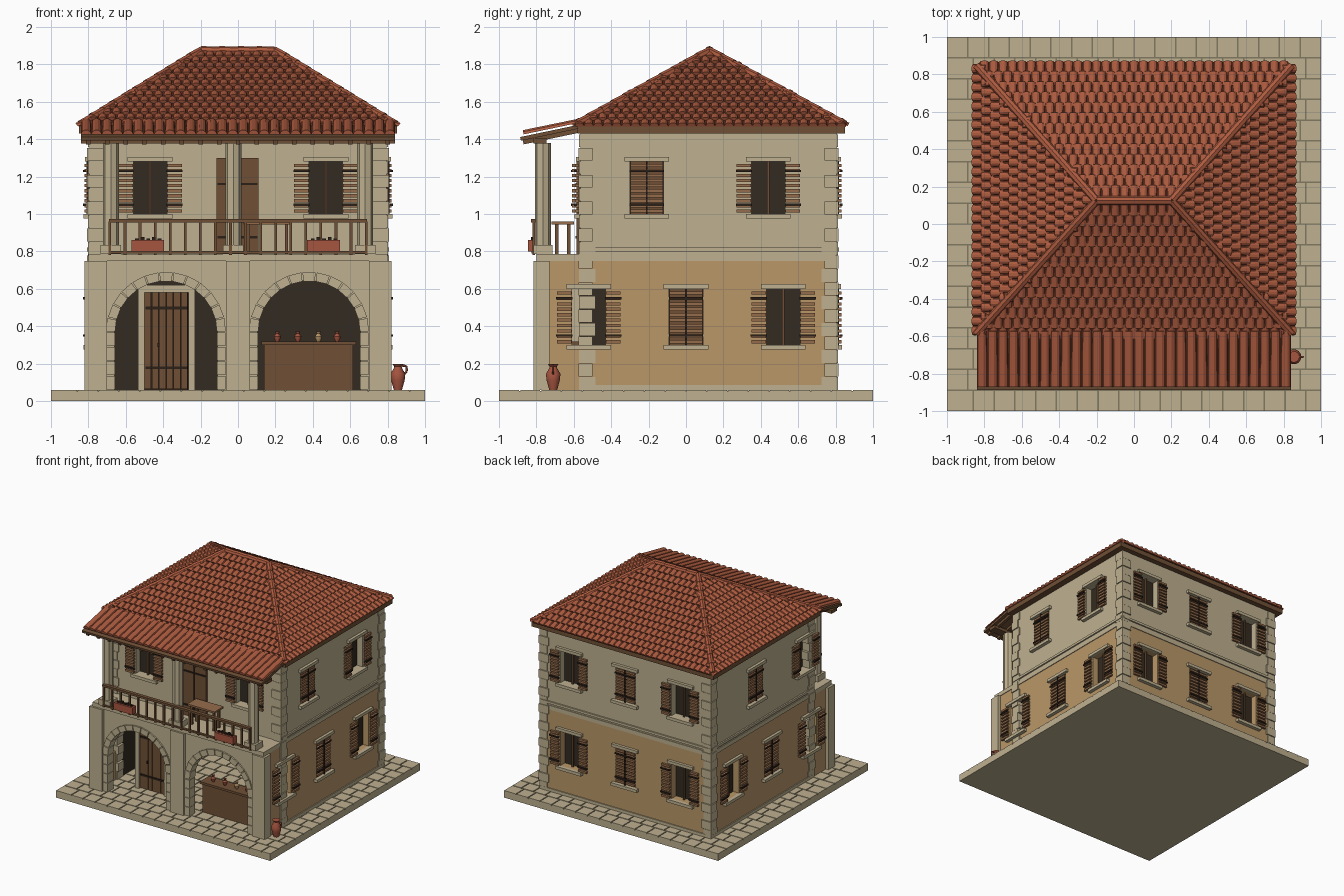
import bpy, bmesh, math
from mathutils import Vector as V, Matrix

if "Cube" in bpy.data.objects:
    bpy.data.objects.remove(bpy.data.objects["Cube"])

def mat(name, r, g, b):
    m = bpy.data.materials.new(name)
    m.diffuse_color = (r, g, b, 1)
    m.use_nodes = True
    m.node_tree.nodes["Principled BSDF"].inputs["Base Color"].default_value = m.diffuse_color
    return m

STONE = mat("cream stone", .52, .44, .28)
OCHRE = mat("ochre plaster", .49, .31, .14)
WOOD = mat("brown wood", .16, .08, .036)
SLAT = mat("light wood", .30, .15, .07)
DARK = mat("dark interior", .033, .024, .015)
TILE = mat("roof tile", .42, .105, .05)
RIDGE = mat("dark roof tile", .25, .062, .032)
GROUT = mat("grout", .22, .19, .12)
CLAY = mat("terracotta", .38, .09, .05)
IRON = mat("dark iron", .025, .014, .009)

def finish(name, bm, m, smooth=False):
    bmesh.ops.recalc_face_normals(bm, faces=bm.faces)
    me = bpy.data.meshes.new(name)
    bm.to_mesh(me)
    bm.free()
    me.materials.append(m)
    ob = bpy.data.objects.new(name, me)
    bpy.context.collection.objects.link(ob)
    if smooth:
        for p in me.polygons:
            p.use_smooth = True
        me.set_sharp_from_angle(angle=math.radians(40))
    return ob

def box(bm, x0, x1, y0, y1, z0, z1, M=Matrix()):
    T = Matrix.Translation(((x0+x1)/2, (y0+y1)/2, (z0+z1)/2))
    S = Matrix.Diagonal((x1-x0, y1-y0, z1-z0, 1))
    bmesh.ops.create_cube(bm, size=1, matrix=M @ T @ S)

def boxes(name, m, *dims):
    bm = bmesh.new()
    for d in dims:
        box(bm, *d)
    return finish(name, bm, m)

def prism(bm, pts, y0, y1):
    a = [bm.verts.new((x, y0, z)) for x, z in pts]
    b = [bm.verts.new((x, y1, z)) for x, z in pts]
    bm.faces.new(a)
    bm.faces.new(b[::-1])
    for i in range(len(a)):
        j = (i+1) % len(a)
        bm.faces.new((a[j], a[i], b[i], b[j]))

def rod(bm, p, q, r, n=8):
    d = V(q) - V(p)
    M = Matrix.Translation((V(p)+V(q))/2) @ d.to_track_quat('Z', 'Y').to_matrix().to_4x4()
    bmesh.ops.create_cone(bm, cap_ends=True, segments=n, radius1=r, radius2=r, depth=d.length, matrix=M)

def lathe(bm, prof, c, n=14):
    rings = [[bm.verts.new((c[0]+r*math.cos(k*math.tau/n), c[1]+r*math.sin(k*math.tau/n), c[2]+z))
              for k in range(n)] for r, z in prof]
    for a, b in zip(rings, rings[1:]):
        for k in range(n):
            bm.faces.new((a[k], a[(k+1) % n], b[(k+1) % n], b[k]))
    bm.faces.new(rings[0][::-1])
    bm.faces.new(rings[-1])

def cut(ob, bm):
    c = finish("cutter", bm, ob.data.materials[0])
    c.hide_render = True
    md = ob.modifiers.new("cut", 'BOOLEAN')
    md.operation, md.solver, md.object = 'DIFFERENCE', 'EXACT', c
    dg = bpy.context.evaluated_depsgraph_get()
    me = bpy.data.meshes.new_from_object(ob.evaluated_get(dg))
    ob.modifiers.clear()
    ob.data = me
    bpy.data.objects.remove(c)

# Paved base
boxes("base_slab", STONE, (-1, 1, -1, 1, 0, .05))
boxes("paving_joints", GROUT, (-.998, .998, -.998, .998, .05, .054))
bm = bmesh.new()
N = 18
s = 2/N
for i in range(N):
    off = 0 if i % 2 else .03
    for j in range(N):
        x0 = -1+j*s+(off if j else 0)
        x1 = -1+(j+1)*s+(off if j < N-1 else 0)
        y0 = -1+i*s
        box(bm, x0+(.004 if j else 0), x1-(.004 if j < N-1 else 0),
            y0+(.004 if i else 0), y0+s-(.004 if i < N-1 else 0), .05, .06)
finish("paving_stones", bm, STONE)

# Windows, gathered per wall; local x runs along the wall, local -y points out
names = ("trim", "slats", "iron", "mullions", "low", "high")
B = {k: bmesh.new() for k in names}
def wall(x, y, deg):
    return Matrix.Translation((x, y, 0)) @ Matrix.Rotation(math.radians(deg), 4, 'Z')
FRONT, RIGHT, BACK, LEFT = wall(0, -.57, 0), wall(.8, 0, 90), wall(0, .81, 180), wall(-.8, 0, -90)

def window(M, u, z0, opened):
    h = .3 if z0 < .7 else .28
    z1 = z0 + h
    box(B["trim"], u-.12, u+.12, -.018, .01, z1, z1+.025, M)
    box(B["trim"], u-.12, u+.12, -.025, .01, z0-.025, z0, M)
    box(B["low" if z0 < .7 else "high"], u-.09, u+.09, -.05, .075, z0, z1, M)
    n = 10
    spans = [(u-.17, u-.092), (u+.092, u+.17)] if opened else [(u-.088, u-.004), (u+.004, u+.088)]
    d = (-.022, -.004) if opened else (-.005, .012)
    for a, b in spans:
        for k in range(n):
            z = z0+.008+k*(h-.01)/n
            box(B["slats"], a, b, d[0], d[1], z, z+.017, M)
        for z in (z0+.05, z1-.05):
            box(B["iron"], a-.004, b+.004, d[0]-.006, d[0]+.008, z-.006, z+.006, M)
    if opened:
        box(B["mullions"], u-.006, u+.006, .035, .05, z0, z1, M)
    else:
        box(B["mullions"], u-.088, u+.088, .012, .02, z0, z1, M)
        box(B["iron"], u-.005, u+.005, -.009, .012, z0, z1, M)

for u in (-.47, .47):
    window(FRONT, u, 1.0, True)
for u, o in ((-.52, True), (0, False), (.52, True)):
    window(RIGHT, u, .3, o)
    window(LEFT, u, .3, o)
    window(BACK, u, .3, o)
    window(BACK, u, 1.0, o)
for M in (RIGHT, LEFT):
    window(M, -.21, 1.0, False)
    window(M, .44, 1.0, True)

# Walls
low = boxes("lower_walls", OCHRE, (-.795, .795, -.74, .805, .055, .75))
bm = bmesh.new()
box(bm, -.74, .74, -.9, .745, 0, .70)
cut(low, bm)
cut(low, B.pop("low"))
high = boxes("upper_walls", STONE, (-.795, .795, -.565, .805, .75, 1.44))
cut(high, B.pop("high"))
boxes("upper_interior", DARK, (-.74, .74, -.51, .75, .79, 1.4))
boxes("lower_interior", DARK, (-.742, -.736, -.57, .745, .06, .70), (.736, .742, -.57, .745, .06, .70),
      (-.74, .74, .738, .745, .06, .70), (-.74, .74, -.73, .745, .694, .702))
for k, m, nm in (("trim", STONE, "lintels_and_sills"), ("slats", SLAT, "shutter_slats"),
                 ("iron", IRON, "shutter_straps"), ("mullions", WOOD, "window_mullions")):
    finish(nm, B[k], m)

# Plinth and string courses
bm = bmesh.new()
for z0, z1, e in ((.06, .085, .008), (.75, .785, .006), (.80, .82, .012)):
    for sx in (-1, 1):
        a, b = sorted((sx*.78, sx*(.795+e)))
        box(bm, a, b, -.56, .8, z0, z1)
    box(bm, -.79, .79, .79, .805+e, z0, z1)
finish("string_courses", bm, STONE)

# Corner quoins
bm = bmesh.new()
n = 19
for k in range(n):
    z = .06+k*1.37/n
    l, w = (.085, .07) if k % 2 else (.07, .085)
    e = .806 if k % 2 else .802
    for sx in (-1, 1):
        a, b = sorted((sx*e, sx*(.8-l)))
        box(bm, a, b, .81-w, e+.01, z, z+1.37/n-.004)
        box(bm, a, b, -.57-(e-.8), -.57+w, z, z+1.37/n-.004)
finish("corner_quoins", bm, STONE)

# Arcade with two arches
R, SZ = .275, .37
arc = boxes("arcade_wall", STONE, (-.72, .72, -.79, -.73, .06, .75))
bm, st = bmesh.new(), bmesh.new()
for cx in (-.385, .38):
    pts = [(cx+R*math.cos(k*math.pi/24), SZ+R*math.sin(k*math.pi/24)) for k in range(25)]
    prism(bm, pts+[(cx-R, 0), (cx+R, 0)], -.9, -.6)
    nv = 13
    for k in range(nv):
        a, b = (k+.04)*math.pi/nv, (k+.96)*math.pi/nv
        ro = R+.045
        prism(st, [(cx+r*math.cos(t), SZ+r*math.sin(t)) for r, t in
                   ((R-.003, a), (ro, a), (ro, b), (R-.003, b))], -.802, -.725)
    for k in range(4):
        z = .062+k*.077
        for q in (-1, 1):
            a, b = sorted((cx+q*(R-.003), cx+q*(R+.042)))
            box(st, a, b, -.802, -.725, z, z+.073)
cut(arc, bm)
finish("arch_stones", st, STONE)
boxes("piers", STONE, (-.82, -.7, -.815, -.73, .06, .75), (.7, .82, -.815, -.73, .06, .75),
      (-.063, .063, -.815, -.73, .06, .75))
boxes("balcony_deck", STONE, (-.8, .8, -.8, -.55, .75, .785))

# Ground floor door with stone frame
boxes("door_frame", STONE, (-.535, -.5, -.61, -.55, .06, .62), (-.265, -.23, -.61, -.55, .06, .62),
      (-.535, -.23, -.612, -.55, .58, .62))
boxes("door_planks", WOOD, *[(-.5+k*.039, -.464+k*.039, -.595, -.57, .065, .58) for k in range(6)])
boxes("door_straps", IRON, (-.495, -.27, -.602, -.59, .17, .185), (-.495, -.27, -.602, -.59, .49, .505),
      (-.43, -.42, -.61, -.59, .29, .31), (-.5, -.266, -.575, -.565, .06, .58))

# Shop counter and its little pots
boxes("counter", WOOD, (.14, .615, -.675, -.58, .06, .3))
boxes("counter_top", WOOD, (.125, .63, -.69, -.565, .3, .318))
PR = [(.009, 0), (.017, .016), (.019, .028), (.008, .042), (.014, .055)]
for x, m in ((.21, CLAY), (.32, CLAY), (.43, OCHRE), (.53, CLAY)):
    bm = bmesh.new()
    lathe(bm, PR, (x, -.63, .318), 10)
    finish("counter_pot", bm, m, True)

# Large jar with handle
bm = bmesh.new()
lathe(bm, [(.022, 0), (.036, .05), (.04, .085), (.022, .115), (.02, .125), (.03, .138)], (.855, -.71, .06))
h = [(.875, .19), (.9, .187), (.903, .16), (.89, .145)]
for (x, z), (x2, z2) in zip(h, h[1:]):
    rod(bm, (x, -.71, z), (x2, -.71, z2), .006, 6)
finish("large_jar", bm, CLAY, True)

# Balcony columns, railing, door, furniture and planters
bm = bmesh.new()
for x in (-.68, -.025, .68):
    rod(bm, (x, -.765, .785), (x, -.765, 1.38), .043)
    box(bm, x-.055, x+.055, -.815, -.715, .785, .835)
finish("balcony_columns", bm, STONE)
bm = bmesh.new()
box(bm, -.69, .69, -.83, -.8, .955, .972)
box(bm, -.69, .69, -.825, -.805, .79, .802)
for k in range(18):
    x = -.685+k*1.37/17
    box(bm, x-.007, x+.007, -.822, -.808, .78, .96)
finish("balcony_railing", bm, WOOD)
boxes("balcony_door", WOOD, (-.115, -.006, -.585, -.56, .785, 1.3), (.006, .11, -.585, -.56, .785, 1.3))
boxes("balcony_door_straps", IRON, (-.11, .105, -.592, -.58, .87, .882), (-.11, .105, -.592, -.58, 1.155, 1.167),
      (-.006, .006, -.58, -.56, .785, 1.3))
boxes("table_top", SLAT, (.03, .285, -.72, -.6, .945, .96))
boxes("table_legs", WOOD, *[(x, x+.018, y, y+.018, .785, .945) for x in (.045, .25) for y in (-.7, -.635)])
for x0 in (-.57, .37):
    boxes("planter", CLAY, (x0, x0+.175, -.845, -.795, .8, .86))
    boxes("planter_plants", IRON, *[(x0+.02+k*.03, x0+.04+k*.03, -.83, -.81, .86, .87+.008*(k % 2)) for k in range(5)])

# Curved roof tile from lower end p to upper end q
def tile(bm, p, q, u, nrm, r0, r1):
    ra, rb = [[bm.verts.new(c+u*r*math.cos(k*math.pi/5)+nrm*r*.85*math.sin(k*math.pi/5)) for k in range(6)]
              for c, r in ((p, r0), (q, r1))]
    for k in range(5):
        bm.faces.new((ra[k], ra[k+1], rb[k+1], rb[k]))
    bm.faces.new(ra[::-1])
    bm.faces.new(rb)
    bm.faces.new((ra[5], ra[0], rb[0], rb[5]))

# Hip roof
EZ, RZ = 1.468, 1.862
a, b, c, d = V((-.84, -.585, EZ)), V((.84, -.585, EZ)), V((.84, .845, EZ)), V((-.84, .845, EZ))
e, f = V((-.2, .125, RZ)), V((.2, .125, RZ))
bm = bmesh.new()
vs = [bm.verts.new(p) for p in (a, b, c, d, e, f)]
for ix in ((0, 1, 5, 4), (1, 2, 5), (2, 3, 4, 5), (3, 0, 4), (3, 2, 1, 0)):
    bm.faces.new([vs[i] for i in ix])
finish("roof_body", bm, RIDGE)
bm = bmesh.new()
ROWS, W = 13, .05
for A, Bv, C, D in ((a, b, e, f), (b, c, f, f), (c, d, f, e), (d, a, e, e)):
    u = (Bv-A).normalized()
    m = (A+Bv)/2
    up = (C-A) - u*(C-A).dot(u)
    nrm = u.cross(up).normalized()
    step = up/ROWS
    for j in range(ROWS):
        L, Rr = A.lerp(C, j/ROWS), Bv.lerp(D, j/ROWS)
        lo, hi = (L-m).dot(u), (Rr-m).dot(u)
        for k in range(-20, 21):
            x = (k+.5*(j % 2))*W
            if lo+.01 < x < hi-.01:
                p = L+u*(x-lo)
                tile(bm, p-step*.25+nrm*.01, p+step*1.0, u, nrm, .026, .021)
finish("roof_tiles", bm, TILE)
bm = bmesh.new()
for p, q in ((a, e), (d, e), (b, f), (c, f), (e, f)):
    n = max(4, int((q-p).length/.09))
    for k in range(n):
        s0, s1 = p.lerp(q, k/n), p.lerp(q, (k+1.08)/n if k < n-1 else 1)
        rod(bm, s0+V((0, 0, .012)), s1+V((0, 0, .008)), .024)
finish("ridge_tiles", bm, TILE)
boxes("roof_fascia", WOOD, (-.85, .85, -.58, .85, 1.43, 1.47))

# Balcony awning: sloped boards, rafters, front beam and long tiles
SL = math.atan2(.065, .31)
M = Matrix.Translation((0, -.88, 1.38)) @ Matrix.Rotation(SL, 4, 'X')
bm = bmesh.new()
box(bm, -.84, .84, 0, .32, .012, .032, M)
for k in range(17):
    x = -.8+k*.1
    box(bm, x-.012, x+.012, .01, .32, -.01, .014, M)
box(bm, -.84, .84, -.815, -.745, 1.378, 1.405)
finish("awning_frame", bm, WOOD)
bm = bmesh.new()
up = V((0, .28, .06)).normalized()
for k in range(30):
    x = -.812+k*.056
    tile(bm, V((x, -.868, 1.426)), V((x, -.57, 1.488)), V((1, 0, 0)), V((1, 0, 0)).cross(up), .028, .027)
finish("awning_tiles", bm, TILE)
